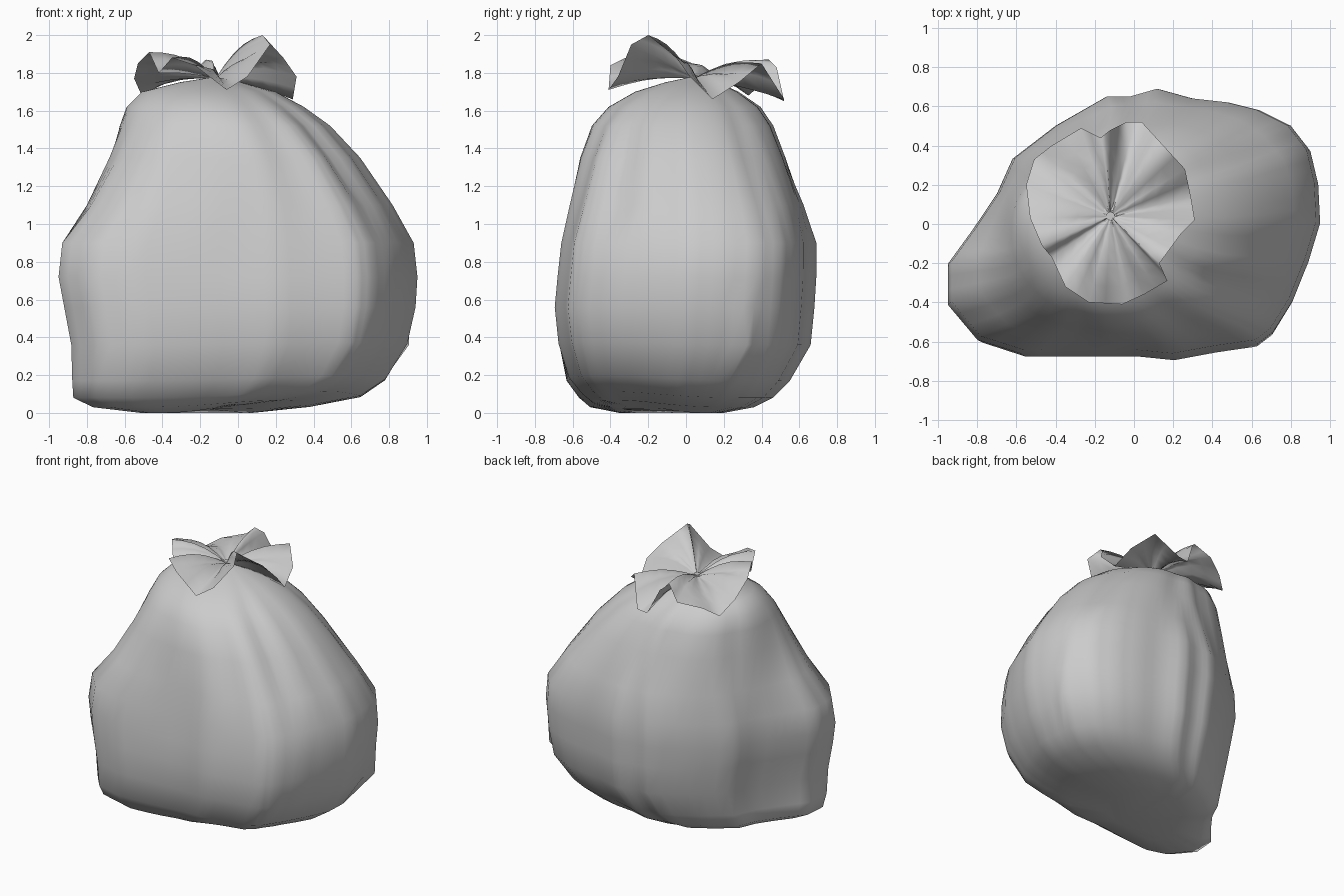
import bpy, bmesh, math
from mathutils import Vector

if "Cube" in bpy.data.objects:
    bpy.data.objects.remove(bpy.data.objects["Cube"])


def make_object(name, rings, cap_start=False):
    """Loft closed rings of points into one smooth-shaded skin."""
    bm = bmesh.new()
    rows = [[bm.verts.new(p) for p in ring] for ring in rings]
    n = len(rows[0])
    for a, b in zip(rows, rows[1:]):
        for i in range(n):
            j = (i + 1) % n
            bm.faces.new((a[i], a[j], b[j], b[i]))
    if cap_start:
        bm.faces.new(rows[0][::-1])
    mesh = bpy.data.meshes.new(name)
    bm.to_mesh(mesh)
    bm.free()
    obj = bpy.data.objects.new(name, mesh)
    bpy.context.collection.objects.link(obj)
    for p in mesh.polygons:
        p.use_smooth = True
    return obj


# Widest plan outline of the sack, counter-clockwise
OUTLINE = [(-.95, -.21), (-.95, -.42), (-.80, -.60), (-.58, -.67), (-.30, -.67),
           (0, -.67), (.20, -.69), (.42, -.65), (.63, -.62), (.71, -.56),
           (.81, -.40), (.89, -.20), (.95, 0), (.94, .20), (.90, .37), (.80, .50),
           (.64, .58), (.48, .62), (.30, .64), (.12, .69), (-.02, .65),
           (-.14, .65), (-.40, .50), (-.62, .33), (-.70, .15), (-.82, -.03)]
outline = []
for i, p in enumerate(OUTLINE):
    q = OUTLINE[(i + 1) % len(OUTLINE)]
    for t in (0, 1 / 3, 2 / 3):
        outline.append((p[0] + (q[0] - p[0]) * t, p[1] + (q[1] - p[1]) * t))

# Height and extents of each level: z, x min, x max, y min, y max
LEVELS = [(0, -.50, .10, -.35, .20), (.03, -.74, .40, -.50, .36),
          (.08, -.84, .66, -.56, .46), (.17, -.85, .79, -.63, .55),
          (.36, -.87, .90, -.68, .66), (.56, -.92, .94, -.695, .68),
          (.72, -.95, .95, -.68, .69), (.90, -.93, .93, -.66, .69),
          (1.1, -.81, .82, -.62, .64), (1.35, -.70, .65, -.565, .55),
          (1.52, -.635, .49, -.50, .475), (1.62, -.59, .35, -.41, .40),
          (1.70, -.51, .20, -.27, .28), (1.75, -.31, .02, -.11, .17),
          (1.775, -.15, -.09, .01, .07)]

# Gathered creases radiating from the neck: angle in degrees, depth
CREASES = [(-35, .07), (-12, .03), (38, .03), (82, .05), (104, .05), (150, .03),
           (250, .02), (295, .03)]

rings = []
for z, x0, x1, y0, y1 in LEVELS:
    w = min(1, max(0, (z - .9) / .7))
    low = max(0, 1 - z / .5)
    cx, cy = (x0 + x1) / 2, (y0 + y1) / 2
    ring = []
    for u, v in outline:
        nx, ny = u / .95, v / .69
        length = math.hypot(nx, ny)
        ex, ey = nx / length, ny / length
        fx, fy = nx + (ex - nx) * w, ny + (ey - ny) * w
        ang = math.degrees(math.atan2(ey, ex))
        dent = 0
        for a, depth in CREASES:
            d = (ang - a + 180) % 360 - 180
            dent += depth * math.exp(-(d / 8) ** 2)
        s = 1 - dent * 1.3 * math.sin(math.pi * min(1, max(0, (z - 1) / .78)))
        # fuller front left bottom corner, lifted front right bottom edge
        corner = max(0, -(ex + ey) / 1.414) ** 6 * low
        lift = max(0, (ex - ey) / 1.414) ** 3 * low
        s += .06 * corner - .05 * lift
        ring.append(Vector((cx + fx * s * (x1 - x0) / 2,
                            cy + fy * s * (y1 - y0) / 2, z + .04 * lift)))
    rings.append(ring)

# Small pinched nub low on the right side
nub = Vector((.87, .30, .36))
closest = min((p for r in rings for p in r), key=lambda p: (p - nub).length)
closest += Vector((.04, .03, 0))
make_object("sack_body", rings, cap_start=True)

# Flared ruffle above the tie: rim points around the neck
RIM = [(.31, .02, 1.78), (.29, .14, 1.66), (.26, .28, 1.75), (.15, .40, 1.85),
       (.04, .52, 1.66), (-.04, .52, 1.65), (-.12, .48, 1.83), (-.17, .44, 1.87),
       (-.27, .49, 1.78), (-.42, .40, 1.74), (-.51, .33, 1.68), (-.55, .20, 1.77),
       (-.53, .03, 1.85), (-.47, -.11, 1.91), (-.42, -.17, 1.80),
       (-.35, -.32, 1.88), (-.23, -.40, 1.84), (-.06, -.41, 1.71),
       (.05, -.36, 1.78), (.17, -.29, 1.95), (.13, -.20, 2.0), (.24, -.05, 1.88)]
neck = Vector((-.12, .04, 1.77))
rim = []
for i, p in enumerate(RIM):
    a, b = Vector(p), Vector(RIM[(i + 1) % len(RIM)])
    rim += [a, (a + b) / 2]
ruffle_rings = []
for t in (.04, .2, .4, .6, .8, 1):
    ring = []
    for i, p in enumerate(rim):
        q = neck.lerp(p, t)
        # arch of each petal and fine pleats between them
        q.z += math.sin(math.pi * t) * (.03 + .02 * math.cos(i * 1.9))
        ring.append(q)
    ruffle_rings.append(ring)
make_object("tied_ruffle", ruffle_rings)

# Tight knot closing the neck
bpy.ops.mesh.primitive_cylinder_add(vertices=12, radius=.022, depth=.03,
                                    location=(-.12, .04, 1.77))
bpy.context.object.name = "neck_tie"
